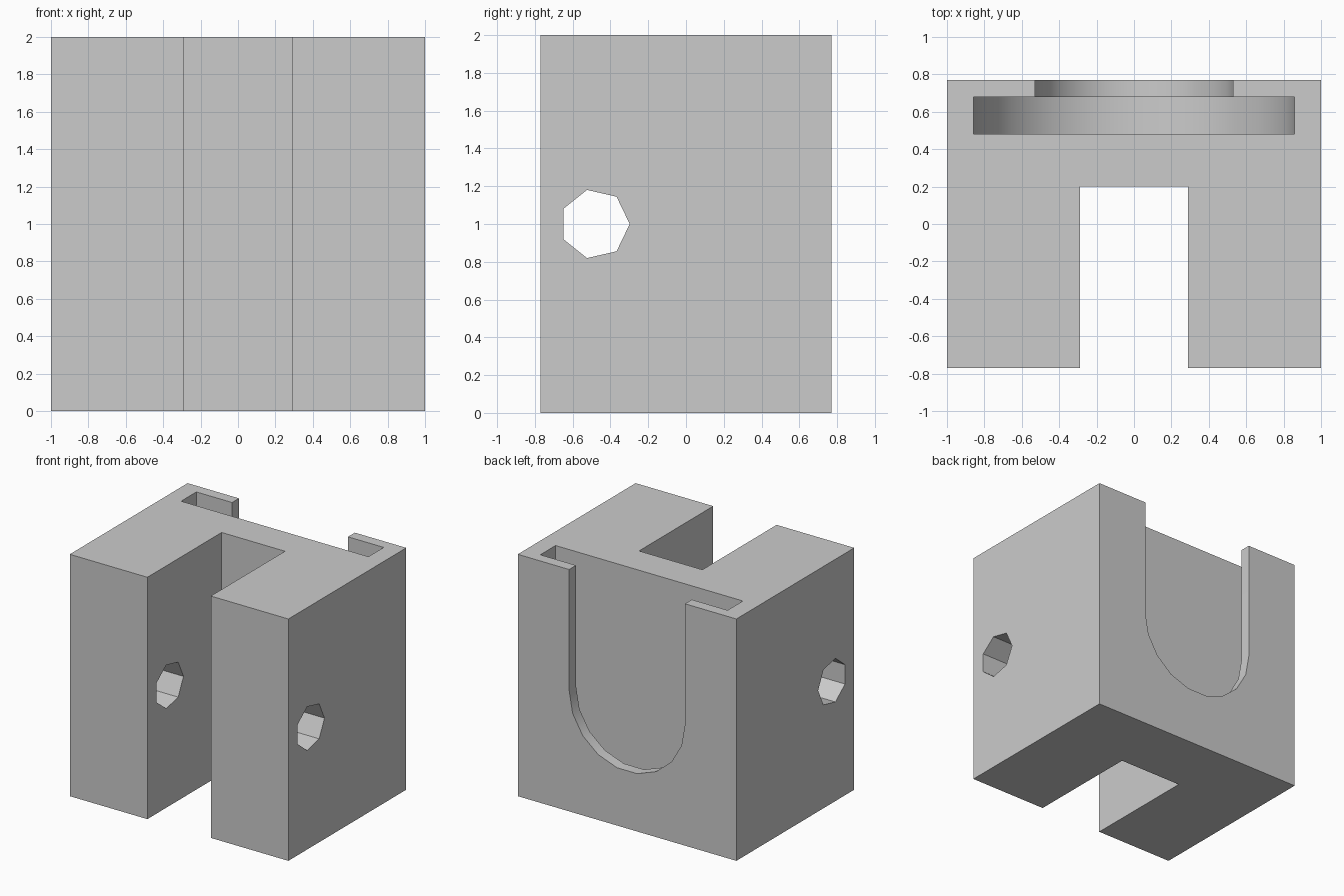
import bpy, bmesh
from math import cos, sin, pi

old = bpy.data.objects.get("Cube")
if old:
    bpy.data.objects.remove(old, do_unlink=True)

grey = bpy.data.materials.new("plain_grey")
grey.use_nodes = True
grey.diffuse_color = (0.6, 0.6, 0.6, 1)
grey.node_tree.nodes["Principled BSDF"].inputs["Base Color"].default_value = (0.6, 0.6, 0.6, 1)


def prism(name, outline, offset):
    """Extrude a closed outline of 3D points along offset."""
    bm = bmesh.new()
    face = bm.faces.new([bm.verts.new(p) for p in outline])
    new = bmesh.ops.extrude_face_region(bm, geom=[face])["geom"]
    bmesh.ops.translate(bm, vec=offset, verts=[v for v in new if isinstance(v, bmesh.types.BMVert)])
    bmesh.ops.recalc_face_normals(bm, faces=bm.faces)
    mesh = bpy.data.meshes.new(name)
    bm.to_mesh(mesh)
    bm.free()
    mesh.materials.append(grey)
    obj = bpy.data.objects.new(name, mesh)
    bpy.context.collection.objects.link(obj)
    return obj


def u_cutter(name, radius, y0, y1):
    """U-shaped cutter, round at the bottom and open through the top."""
    arc = [(radius * cos(pi + pi * i / 9), y0, 1 + radius * sin(pi + pi * i / 9)) for i in range(10)]
    return prism(name, arc + [(radius, y0, 2.2), (-radius, y0, 2.2)], (0, y1 - y0, 0))


# Block with a full-height channel in the front
half = [(0.29, 0.2), (0.29, -0.77), (1, -0.77), (1, 0.77)]
plan = half + [(-x, y) for x, y in reversed(half)]
block = prism("slotted_block", [(x, y, 0) for x, y in plan], (0, 0, 2))

# Wide hidden slot, narrower opening in the back, seven-sided cross hole
hole = [(-1.2, -0.483 + 0.185 * cos(2 * pi * i / 7), 1 + 0.185 * sin(2 * pi * i / 7)) for i in range(7)]
cutters = [
    u_cutter("wide_slot_cutter", 0.857, 0.48, 0.68),
    u_cutter("back_opening_cutter", 0.53, 0.6, 0.9),
    prism("cross_hole_cutter", hole, (2.4, 0, 0)),
]
bpy.context.view_layer.objects.active = block
block.select_set(True)
for cutter in cutters:
    mod = block.modifiers.new(cutter.name, "BOOLEAN")
    mod.operation = "DIFFERENCE"
    mod.solver = "EXACT"
    mod.object = cutter
    bpy.ops.object.modifier_apply(modifier=mod.name)
for cutter in cutters:
    bpy.data.objects.remove(cutter, do_unlink=True)

bpy.ops.object.shade_smooth_by_angle(angle=pi / 6)
